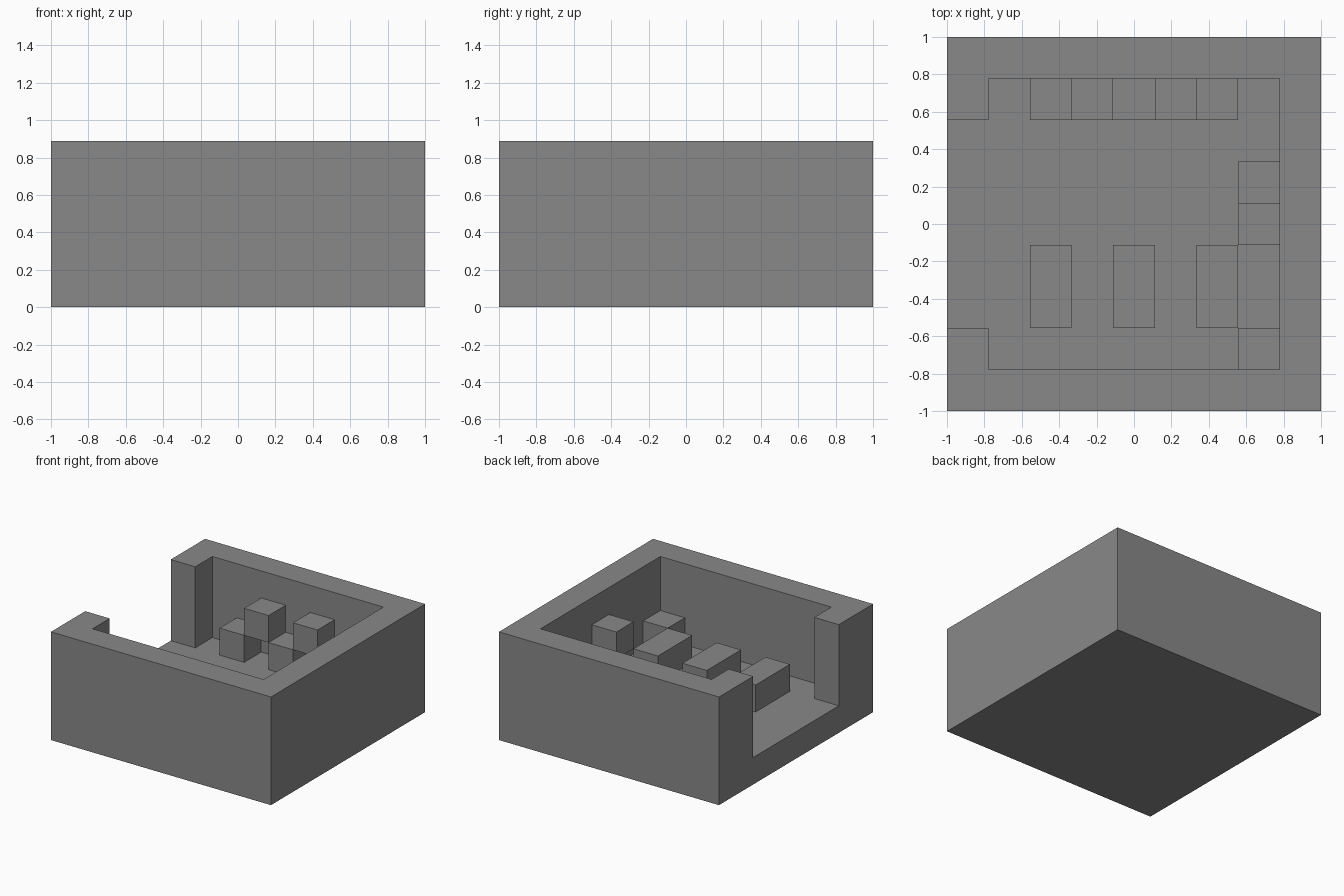
import bpy
import bmesh

if "Cube" in bpy.data.objects:
    bpy.data.objects.remove(bpy.data.objects["Cube"], do_unlink=True)

CELLS = 9
U = 2 / CELLS  # one grid cell

grey = bpy.data.materials.new("plain grey")
grey.use_nodes = True
colour = (0.25, 0.25, 0.25, 1)
grey.diffuse_color = colour
grey.node_tree.nodes["Principled BSDF"].inputs["Base Color"].default_value = colour


def prism(name, outline, low, high):
    """Extrude an outline, given in grid cells, from one level to another."""
    bm = bmesh.new()
    verts = [bm.verts.new((x * U - 1, y * U - 1, low * U)) for x, y in outline]
    base = bm.faces.new(verts)
    side = bmesh.ops.extrude_face_region(bm, geom=[base])["geom"]
    top = [v for v in side if isinstance(v, bmesh.types.BMVert)]
    bmesh.ops.translate(bm, verts=top, vec=(0, 0, (high - low) * U))
    bmesh.ops.recalc_face_normals(bm, faces=bm.faces)
    mesh = bpy.data.meshes.new(name)
    bm.to_mesh(mesh)
    bm.free()
    mesh.materials.append(grey)
    obj = bpy.data.objects.new(name, mesh)
    bpy.context.collection.objects.link(obj)
    return obj


def block(name, x, y, z, wide=1, deep=1, tall=1):
    corners = [(x, y), (x + wide, y), (x + wide, y + deep), (x, y + deep)]
    return prism(name, corners, z, z + tall)


# Room shell: solid block hollowed out, with a wide doorway on the -x side
room = block("room_shell", 0, 0, 0, CELLS, CELLS, 4)
hollow = prism("hollow_cutter",
               [(1, 1), (8, 1), (8, 8), (1, 8), (1, 7), (-1, 7), (-1, 2), (1, 2)], 1, 5)
hollow.hide_render = True
cut = room.modifiers.new("hollow", "BOOLEAN")
cut.operation = "DIFFERENCE"
cut.solver = "EXACT"
cut.object = hollow
bpy.context.view_layer.objects.active = room
bpy.ops.object.modifier_apply(modifier=cut.name)
bpy.data.objects.remove(hollow, do_unlink=True)

# Three benches in a row
for x in (2, 4, 6):
    block("bench", x, 2, 1, deep=2)

# Staggered blocks along the back wall
for x in range(2, 7):
    block("back_wall_block", x, 7, 1 + x % 2)

# Blocks along the +x wall
for y, z in ((1, 1), (4, 2), (5, 1)):
    block("side_wall_block", 7, y, z)
